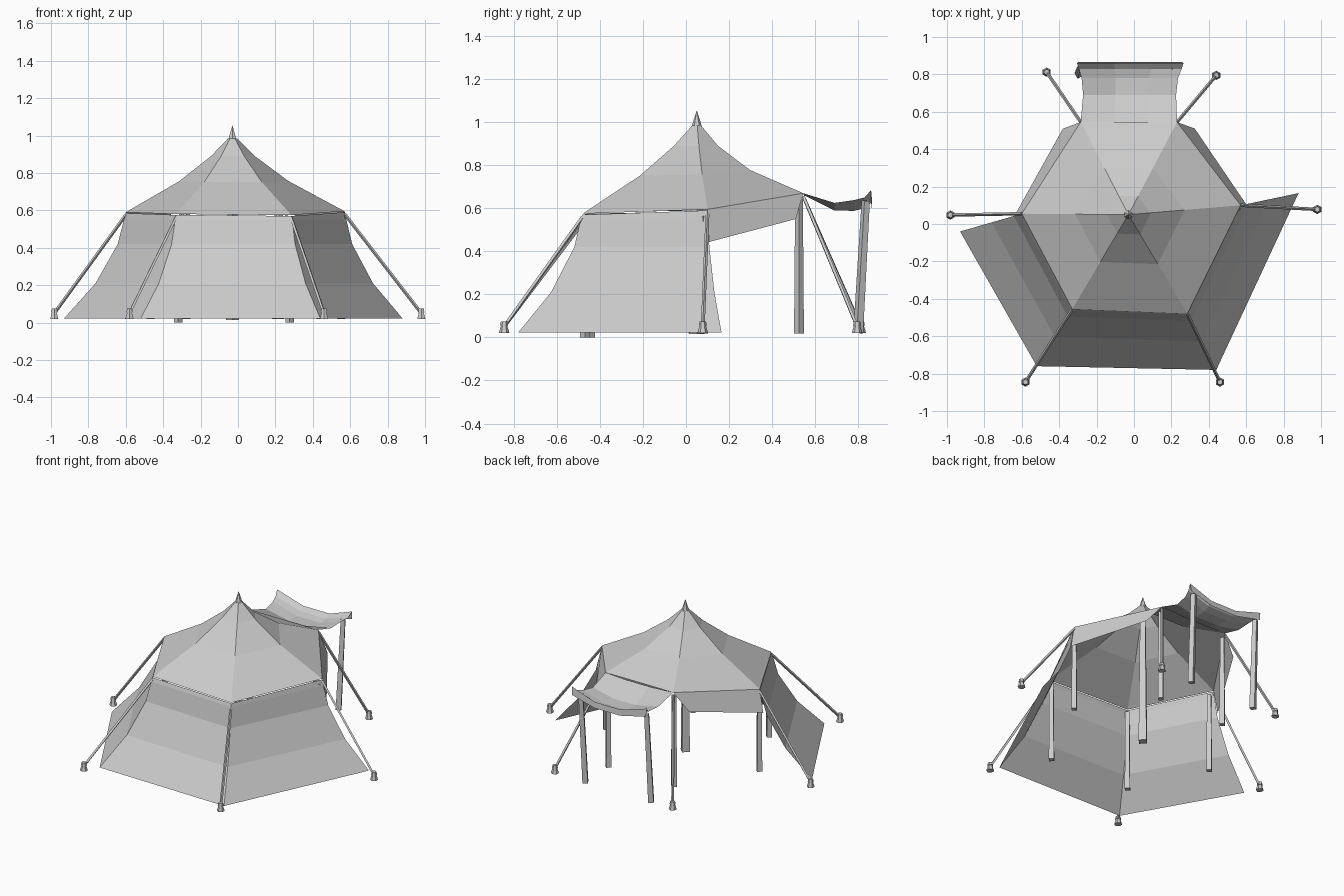
import bpy
import bmesh
from mathutils import Vector

cube = bpy.data.objects.get("Cube")
if cube:
    bpy.data.objects.remove(cube)

canvas = bpy.data.materials.new("pale_grey")
canvas.use_nodes = True
GREY = (0.6, 0.6, 0.6, 1)
canvas.diffuse_color = GREY
canvas.node_tree.nodes["Principled BSDF"].inputs["Base Color"].default_value = GREY


def finish(name, bm):
    mesh = bpy.data.meshes.new(name)
    bm.to_mesh(mesh)
    bm.free()
    mesh.materials.append(canvas)
    obj = bpy.data.objects.new(name, mesh)
    bpy.context.collection.objects.link(obj)
    return obj


def sheet(name, rows):
    """Skin of quads across equally long rows of points."""
    bm = bmesh.new()
    grid = [[bm.verts.new(p) for p in row] for row in rows]
    for a, b in zip(grid, grid[1:]):
        for i in range(len(a) - 1):
            bm.faces.new((a[i], b[i], b[i + 1], a[i + 1]))
    bmesh.ops.remove_doubles(bm, verts=bm.verts, dist=0.0005)
    bmesh.ops.recalc_face_normals(bm, faces=bm.faces)
    return finish(name, bm)


def rod(name, start, end, r1, r2, sides=4):
    """Tapered prism between two points."""
    start, end = Vector(start), Vector(end)
    axis = end - start
    bm = bmesh.new()
    bmesh.ops.create_cone(bm, cap_ends=True, segments=sides, radius1=r1,
                          radius2=r2, depth=axis.length)
    turn = axis.to_track_quat('Z', 'Y').to_matrix().to_4x4()
    bm.transform(turn)
    bmesh.ops.translate(bm, verts=bm.verts, vec=(start + end) / 2)
    return finish(name, bm)


# Corners of the eaves, ground corners of the walls, and rope anchors
PEAK = Vector((-0.03, 0.05, 1.0))
eaves = {
    "front_right": Vector((-0.33, -0.455, 0.58)),
    "front_left": Vector((0.285, -0.48, 0.575)),
    "side_left": Vector((0.57, 0.10, 0.595)),
    "back_left": Vector((0.23, 0.545, 0.67)),
    "back_right": Vector((-0.285, 0.545, 0.67)),
    "side_right": Vector((-0.60, 0.055, 0.59)),
}
ground = {
    "front_right": Vector((-0.52, -0.76, 0.022)),
    "front_left": Vector((0.44, -0.78, 0.022)),
    "side_left": Vector((0.88, 0.165, 0.022)),
    "side_right": Vector((-0.93, -0.04, 0.022)),
}
anchors = {
    "front_right": (-0.58, -0.845),
    "front_left": (0.46, -0.845),
    "side_left": (0.98, 0.078),
    "back_left": (0.44, 0.795),
    "back_right": (-0.467, 0.812),
    "side_right": (-0.982, 0.048),
}


def ridge(corner, t, z):
    p = PEAK.lerp(corner, t)
    p.z = z
    return p


# Roof: concave ridges running from the peak to each corner
ring = list(eaves.values())
ring.append(ring[0])
sheet("roof", [
    [ridge(c, 0.04, 0.985) for c in ring],
    [ridge(c, 0.2, 0.89) for c in ring],
    [ridge(c, 0.5, 0.59 + 0.28 * c.z) for c in ring],
    ring,
])
rod("roof_tip", (PEAK.x, PEAK.y, 0.98), (PEAK.x, PEAK.y, 1.053), 0.024, 0.001, 6)


# Walls: flared bands around the front three sides
def wall_point(key, fraction, z):
    p = eaves[key].lerp(ground[key], fraction)
    p.z = z
    return p


order = ["side_right", "front_right", "front_left", "side_left"]
sheet("walls", [
    [eaves[k] - Vector((0, 0, 0.005)) for k in order],
    [wall_point(k, 0.03, 0.55) for k in order],
    [wall_point(k, 0.13, 0.42) for k in order],
    [wall_point(k, 0.49, 0.21) for k in order],
    [ground[k] for k in order],
])

# Valances hanging beside the rear opening
for side, s in (("left", 1), ("right", -1)):
    a, b = eaves["side_" + side], eaves["back_" + side]
    sheet("valance_" + side, [
        [a, b],
        [a + Vector((0.03 * s, 0.005, -0.152)), b + Vector((0.095 * s, -0.035, -0.12))],
    ])

# Awning: sagging sheet behind the rear eave, with a short front flap
stations = [  # y, right x, left x, edge z, middle z
    (0.545, -0.285, 0.23, 0.67, 0.662),
    (0.69, -0.272, 0.225, 0.625, 0.59),
    (0.78, -0.28, 0.235, 0.638, 0.588),
    (0.83, -0.295, 0.255, 0.65, 0.60),
    (0.86, -0.305, 0.265, 0.685, 0.625),
    (0.865, -0.30, 0.26, 0.63, 0.585),
]
rows = []
for y, x0, x1, edge, middle in stations:
    rows.append([(x0 + (x1 - x0) * t, y, z) for t, z in
                 ((0, edge), (0.35, middle), (0.7, middle), (1, edge))])
sheet("awning", rows)

# Poles under the peak, the eaves and the awning
rod("centre_pole", (PEAK.x, PEAK.y, 0.015), (PEAK.x, PEAK.y, 0.97), 0.035, 0.022)
for key, c in eaves.items():
    foot = 0.0 if key.startswith("front") else 0.018
    x, y = c.x * 0.97, c.y - 0.02 if c.y > 0 else c.y + 0.01
    rod("pole_" + key, (x, y, foot), (x, y, c.z - 0.03), 0.023, 0.018)
for side, x in (("left", 0.205), ("right", -0.295)):
    rod("awning_pole_" + side, (x, 0.80, 0.02), (x + 0.01, 0.835, 0.635), 0.024, 0.02)

# Guy ropes and their pegs
for key, (x, y) in anchors.items():
    rod("rope_" + key, eaves[key] - Vector((0, 0, 0.015)), (x, y, 0.05), 0.009, 0.009)
    rod("peg_" + key, (x, y, 0.02), (x, y, 0.06), 0.025, 0.013, 6)
    rod("peg_head_" + key, (x, y, 0.055), (x, y, 0.075), 0.019, 0.015, 6)
